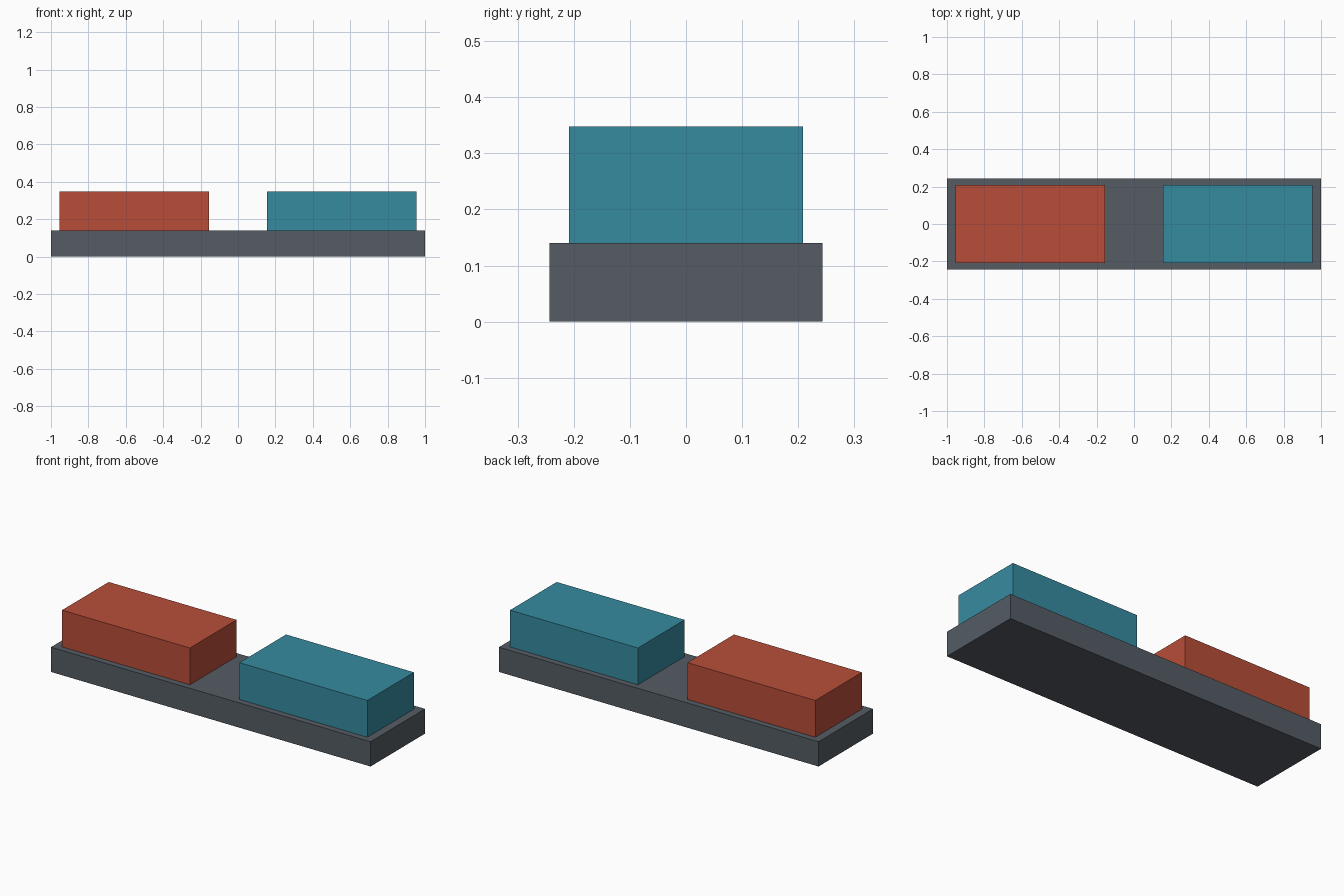
import bpy

# Remove the default cube
cube = bpy.data.objects.get("Cube")
if cube:
    bpy.data.objects.remove(cube, do_unlink=True)


def make_material(name, rgb):
    mat = bpy.data.materials.new(name)
    mat.use_nodes = True
    color = (*rgb, 1.0)
    mat.diffuse_color = color
    mat.node_tree.nodes["Principled BSDF"].inputs["Base Color"].default_value = color
    return mat


def add_box(name, center_x, bottom, size, mat):
    """Box resting on a given height, with its scale applied."""
    bpy.ops.mesh.primitive_cube_add(size=1, location=(center_x, 0, bottom + size[2] / 2))
    box = bpy.context.object
    box.name = box.data.name = name
    box.scale = size
    bpy.ops.object.transform_apply(location=False, rotation=False, scale=True)
    box.data.materials.append(mat)
    return box


slate = make_material("slate_grey", (0.089, 0.107, 0.127))
red = make_material("brick_red", (0.479, 0.076, 0.040))
teal = make_material("teal_blue", (0.037, 0.258, 0.352))

BASE_HEIGHT = 0.14
BLOCK_SIZE = (0.8, 0.417, 0.208)
BLOCK_OFFSET = 0.555

# Flat base slab
add_box("base", 0, 0, (2.0, 0.487, BASE_HEIGHT), slate)

# Matching blocks, one at each end of the base
for name, side, mat in (("right_block", -1, red), ("left_block", 1, teal)):
    add_box(name, side * BLOCK_OFFSET, BASE_HEIGHT, BLOCK_SIZE, mat)
